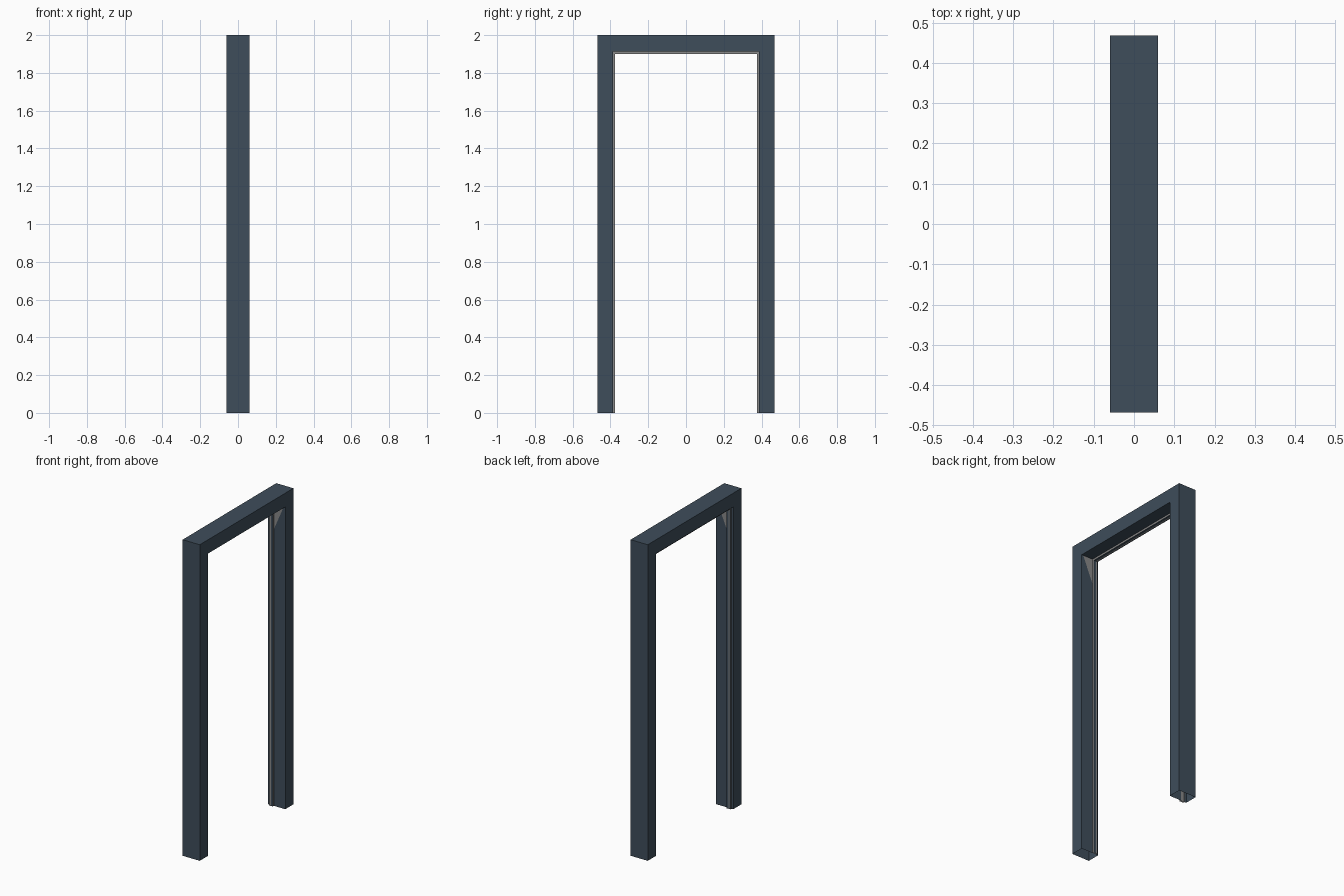
import bpy, bmesh

if "Cube" in bpy.data.objects:
    bpy.data.objects.remove(bpy.data.objects["Cube"])

HALF_W, HEIGHT = 0.468, 2.0


def material(name, rgb):
    m = bpy.data.materials.new(name)
    m.diffuse_color = (*rgb, 1)
    m.use_nodes = True
    m.node_tree.nodes["Principled BSDF"].inputs["Base Color"].default_value = m.diffuse_color
    return m


slate = material("slate blue paint", (0.049, 0.075, 0.104))
grey = material("grey rubber", (0.25, 0.25, 0.25))


def make_object(name, bm, mats):
    me = bpy.data.meshes.new(name)
    bm.to_mesh(me)
    bm.free()
    for m in mats:
        me.materials.append(m)
    bpy.context.collection.objects.link(bpy.data.objects.new(name, me))


def sweep(name, profile, mats, grey_edges=()):
    """Sweep a closed (x, inset) profile up, across and down with mitred corners.
    The floor ends stay open, as the frame is a hollow section."""
    bm = bmesh.new()
    rings = []
    for side, top in ((-1, 0), (-1, 1), (1, 1), (1, 0)):
        # the head is slightly deeper than the legs
        rings.append([bm.verts.new((x, side * (HALF_W - d),
                                    (HEIGHT - d * 1.08) * top))
                      for x, d in profile])
    n = len(profile)
    for a, b in zip(rings, rings[1:]):
        for i in range(n):
            j = (i + 1) % n
            f = bm.faces.new((a[i], a[j], b[j], b[i]))
            f.material_index = 1 if i in grey_edges else 0
    bmesh.ops.recalc_face_normals(bm, faces=bm.faces)
    # open shell: make sure the outside of the head points up
    top = max(bm.faces, key=lambda f: f.calc_center_median().z)
    if top.normal.z < 0:
        bmesh.ops.reverse_faces(bm, faces=bm.faces)
    make_object(name, bm, mats)


# Hollow door frame with the raised door stop; both stop sides and a line on its tip are grey
sweep("door_frame", [(-0.06, 0), (0.06, 0), (0.06, 0.081), (-0.02, 0.081),
                     (-0.02, 0.092), (-0.034, 0.092), (-0.042, 0.092),
                     (-0.048, 0.092), (-0.048, 0.081), (-0.06, 0.081)],
      [slate, grey], grey_edges=(3, 5, 7))

# Grey seal core inside the stop, seen through the open leg ends
sweep("stop_seal", [(-0.046, 0.083), (-0.022, 0.083), (-0.022, 0.09),
                    (-0.046, 0.09)], [grey])

# Worn grey wedges on the rebate at the top of each leg
for side, label in ((-1, "left"), (1, "right")):
    bm = bmesh.new()
    y = side * (HALF_W - 0.082)
    top = HEIGHT - 0.089
    pts = [(-0.019, top), (0.05, top), (-0.019, top - 0.16)]
    f = bm.faces.new([bm.verts.new((x, y, z)) for x, z in pts])
    f.normal_update()
    if f.normal.y * side > 0:
        f.normal_flip()
    make_object(label + "_rebate_wedge", bm, [grey])
